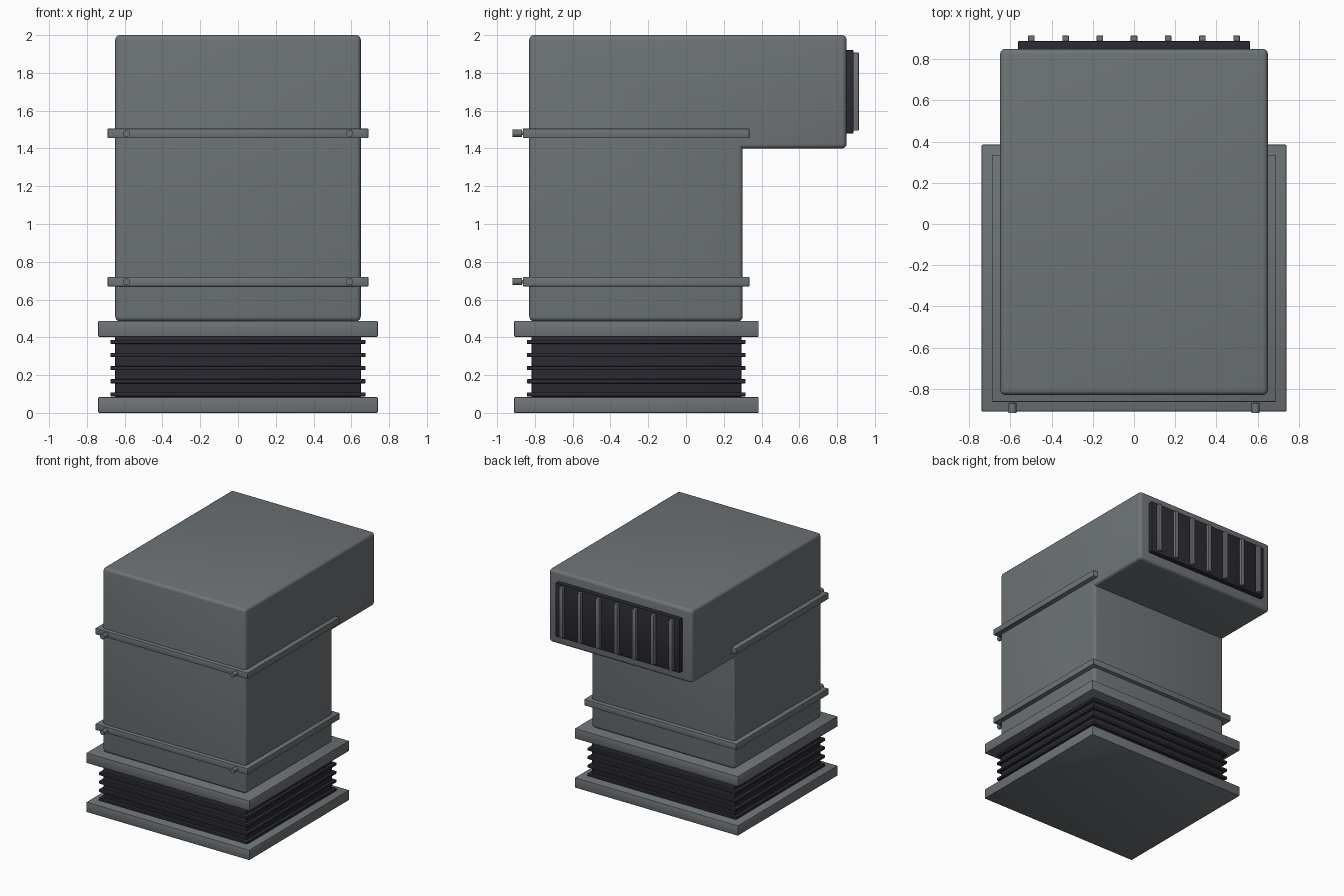
import bpy, bmesh, math

if "Cube" in bpy.data.objects:
    bpy.data.objects.remove(bpy.data.objects["Cube"])


def material(name, rgb):
    m = bpy.data.materials.new(name)
    m.diffuse_color = (*rgb, 1)
    m.use_nodes = True
    m.node_tree.nodes["Principled BSDF"].inputs["Base Color"].default_value = m.diffuse_color
    return m


GREY = material("grey metal", (0.155, 0.173, 0.182))
DARK = material("dark rubber", (0.024, 0.023, 0.031))


def finish(name, bm, mat):
    bmesh.ops.recalc_face_normals(bm, faces=bm.faces[:])
    me = bpy.data.meshes.new(name)
    bm.to_mesh(me)
    bm.free()
    me.materials.append(mat)
    ob = bpy.data.objects.new(name, me)
    bpy.context.collection.objects.link(ob)
    bpy.ops.object.select_all(action='DESELECT')
    bpy.context.view_layer.objects.active = ob
    ob.select_set(True)
    bpy.ops.object.shade_smooth_by_angle(angle=math.radians(32))
    return ob


def box(name, x0, x1, y0, y1, z0, z1, mat, bevel=0.005):
    bm = bmesh.new()
    bmesh.ops.create_cube(bm, size=1)
    for v in bm.verts:
        v.co.x = x0 if v.co.x < 0 else x1
        v.co.y = y0 if v.co.y < 0 else y1
        v.co.z = z0 if v.co.z < 0 else z1
    bmesh.ops.bevel(bm, geom=bm.edges[:], offset=bevel, segments=2,
                    profile=0.5, affect='EDGES')
    return finish(name, bm, mat)


def rod(name, x, y0, y1, z, r, mat):
    bm = bmesh.new()
    bmesh.ops.create_cone(bm, cap_ends=True, segments=16,
                          radius1=r, radius2=r, depth=y1 - y0)
    for v in bm.verts:
        v.co = (v.co.x + x, v.co.z + (y0 + y1) / 2, v.co.y + z)
    return finish(name, bm, mat)


# Housing: side profile extruded across, rounded on every edge but the inner corner
profile = [(-0.83, 0.485), (0.30, 0.485), (0.30, 1.40),
           (0.85, 1.40), (0.85, 2.0), (-0.83, 2.0)]
bm = bmesh.new()
face = bm.faces.new([bm.verts.new((-0.65, y, z)) for y, z in profile])
ext = bmesh.ops.extrude_face_region(bm, geom=[face], use_keep_orig=True)
for v in ext['geom']:
    if isinstance(v, bmesh.types.BMVert):
        v.co.x = 0.65
bmesh.ops.recalc_face_normals(bm, faces=bm.faces[:])
bm.normal_update()
outer = [e for e in bm.edges if e.calc_face_angle_signed() > 0.1]
bmesh.ops.bevel(bm, geom=outer, offset=0.025, segments=4,
                profile=0.5, affect='EDGES')
finish("housing", bm, GREY)

# Base plate and upper flange
box("base_plate", -0.74, 0.74, -0.91, 0.385, 0, 0.083, GREY)
box("upper_flange", -0.74, 0.74, -0.91, 0.385, 0.403, 0.487, GREY)

# Rubber bellows with ribs
box("bellows_core", -0.65, 0.65, -0.818, 0.293, 0.07, 0.42, DARK)
for i in range(5):
    z = 0.098 + i * 0.0695
    box(f"bellows_rib_{i + 1}", -0.675, 0.675, -0.843, 0.315,
        z - 0.011, z + 0.011, DARK, 0.004)

# Clamping bands with front bolts
for level, z in (("lower", 0.695), ("upper", 1.48)):
    box(f"{level}_band", -0.69, 0.69, -0.863, 0.335, z - 0.025, z + 0.025, GREY, 0.003)
    for side, x in (("left", -0.59), ("right", 0.59)):
        rod(f"{level}_{side}_bolt_head", x, -0.918, -0.868, z, 0.019, GREY)
        rod(f"{level}_{side}_bolt_shank", x, -0.88, -0.85, z, 0.009, GREY)

# Rear outlet grille
box("grille_panel", -0.563, 0.563, 0.84, 0.888, 1.48, 1.92, DARK, 0.004)
for i in range(7):
    x = -0.498 + i * 0.166
    box(f"grille_slat_{i + 1}", x - 0.016, x + 0.016, 0.875, 0.915,
        1.495, 1.907, GREY, 0.004)
